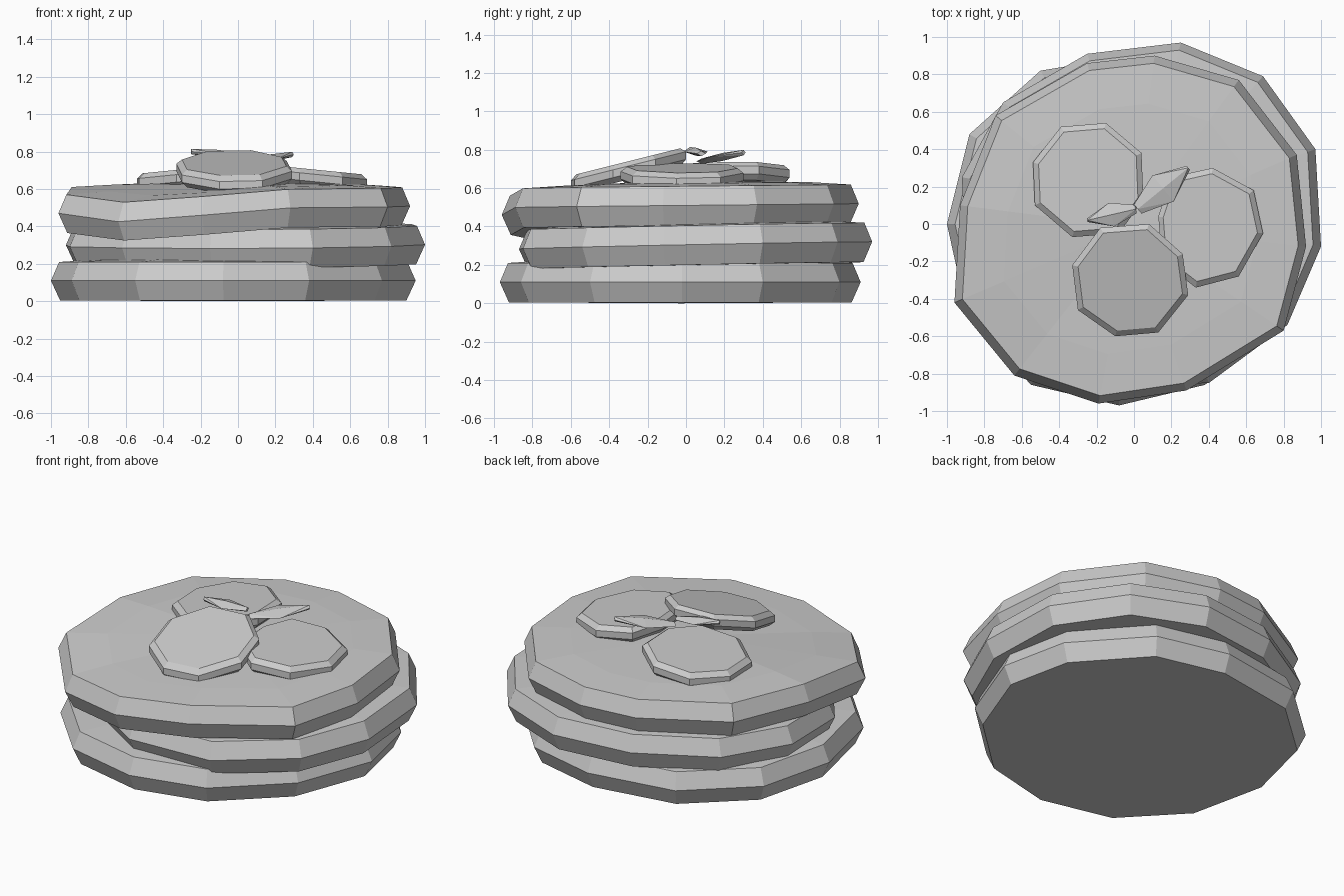
import bpy, bmesh
from math import hypot
from mathutils import Vector

if "Cube" in bpy.data.objects:
    bpy.data.objects.remove(bpy.data.objects["Cube"])

grey = bpy.data.materials.new("plain_grey")
grey.use_nodes = True
COLOUR = (0.6, 0.6, 0.6, 1)
grey.diffuse_color = COLOUR
grey.node_tree.nodes["Principled BSDF"].inputs["Base Color"].default_value = COLOUR


def finish(name, bm):
    bmesh.ops.recalc_face_normals(bm, faces=bm.faces)
    mesh = bpy.data.meshes.new(name)
    bm.to_mesh(mesh)
    bm.free()
    mesh.materials.append(grey)
    obj = bpy.data.objects.new(name, mesh)
    bpy.context.collection.objects.link(obj)


def layered_disc(name, outline, rings, base_z, shift):
    """Stack scaled copies of an outline; rings are (scale, height) pairs."""
    bm = bmesh.new()
    mid = sum((Vector(p) for p in outline), Vector((0, 0))) / len(outline)

    def place(point, scale, height):
        x, y = mid + (Vector(point) - mid) * scale
        return bm.verts.new((x, y, base_z + height + shift(x, y)))

    loops = [[place(p, s, h) for p in outline] if s else [place(mid, 0, h)]
             for s, h in rings]
    count = len(outline)
    for low, high in zip(loops, loops[1:]):
        for i in range(count):
            j = (i + 1) % count
            if len(low) == 1:
                bm.faces.new((low[0], high[j], high[i]))
            elif len(high) == 1:
                bm.faces.new((low[i], low[j], high[0]))
            else:
                bm.faces.new((low[i], low[j], high[j], high[i]))
    for loop in (loops[0], loops[-1]):
        if len(loop) > 1:
            bm.faces.new(loop)
    finish(name, bm)


# Pancakes: uneven twelve-sided discs, the top one drooping at the front left
PANCAKE = [(0, -.11), (.95, -.105), (1, 0), (.955, .1), (.72, .115), (0, .13)]

bottom = [(.95, -.02), (.86, .4), (.5, .8), (.05, .91), (-.5, .82), (-.88, .48),
          (-1, 0), (-.89, -.5), (-.55, -.86), (-.08, -.97), (.38, -.86), (.77, -.5)]
middle = [(1, -.12), (.97, .4), (.69, .79), (.25, .97), (-.25, .91), (-.7, .65),
          (-.92, .25), (-.9, -.2), (-.62, -.58), (-.15, -.87), (.4, -.85), (.82, -.54)]
top = [(.92, -.12), (.87, .37), (.56, .77), (.11, .9), (-.25, .86), (-.74, .58),
       (-.93, .1), (-.96, -.42), (-.64, -.81), (-.19, -.96), (.28, -.89), (.8, -.57)]


def droop(x, y):
    return .01 * y - .08 * max(0, 1 - hypot(x + .65, y + .85) / .95)


layered_disc("bottom_pancake", bottom, PANCAKE, .11, lambda x, y: 0)
layered_disc("middle_pancake", middle, PANCAKE, .3, lambda x, y: .02 * y + .005 * x)
layered_disc("top_pancake", top, PANCAKE, .51, droop)

# Fruit slices: eight-sided, leaning on each other
SLICE = [(.9, -.05), (1, -.02), (1, .02), (.9, .045)]
back = [(-.39, .52), (-.15, .54), (.04, .38), (.05, .13), (-.08, -.05),
        (-.33, -.07), (-.53, .1), (-.54, .33)]
side = [(.42, .3), (.2, .25), (.13, .04), (.15, -.2), (.33, -.34),
        (.56, -.28), (.69, -.05), (.64, .18)]
front = [(-.33, -.22), (-.3, -.46), (-.1, -.6), (.13, -.58), (.29, -.38),
         (.26, -.16), (.08, 0), (-.18, -.02)]
layered_disc("back_slice", back, SLICE, .69, lambda x, y: .1 * x)
layered_disc("side_slice", side, SLICE, .7, lambda x, y: -.1 * x)
layered_disc("front_slice", front, SLICE, .77, lambda x, y: .25 * y)


# Leaves: folded blades with a raised midrib, base to tip
def leaf(name, base, tip, width, thickness):
    base, tip = Vector(base), Vector(tip)
    along = tip - base
    across = Vector((-along.y, along.x, 0)).normalized() * width
    up = Vector((0, 0, thickness))
    bm = bmesh.new()
    for at, spread, lift in ((0, .35, .2), (.5, 1, .3), (1, .15, .2)):
        spot = base + along * at
        for offset in (across * spread, -across * spread, up * lift, -up * lift):
            bm.verts.new(spot + offset)
    bmesh.ops.convex_hull(bm, input=bm.verts)
    finish(name, bm)


leaf("large_leaf", (.02, .08, .74), (.29, .3, .785), .09, .07)
leaf("small_leaf", (.01, .08, .78), (-.25, .02, .8), .065, .07)
